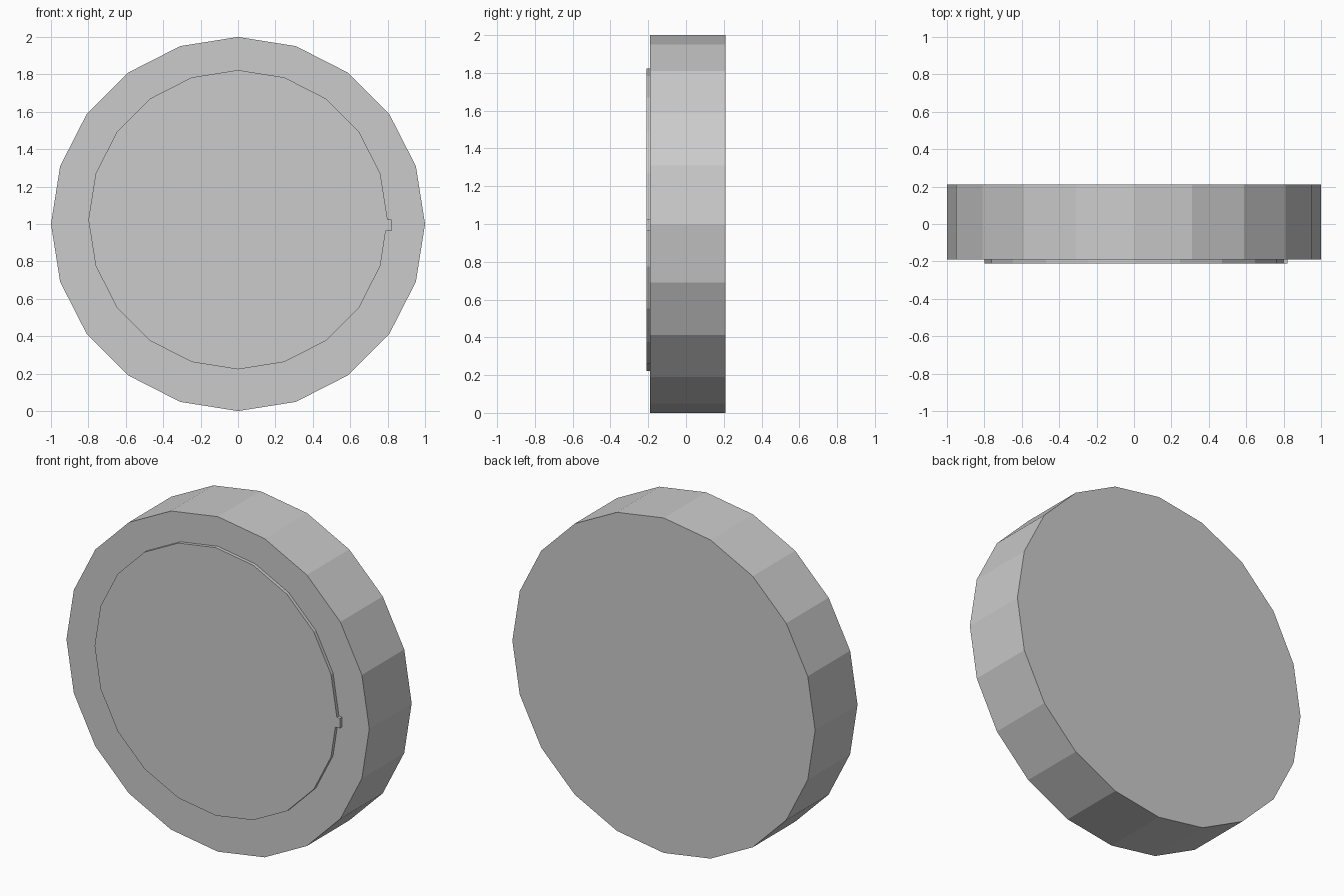
import bpy, bmesh
from math import cos, sin, pi

if "Cube" in bpy.data.objects:
    bpy.data.objects.remove(bpy.data.objects["Cube"])


def ring(radius, z, sides=20):
    return [(radius * cos(2 * pi * i / sides), z + radius * sin(2 * pi * i / sides))
            for i in range(sides)]


def extrude_profile(name, points, y_front, y_back):
    """Solid flat-shaded slab from an x-z outline, extruded along y."""
    bm = bmesh.new()
    face = bm.faces.new([bm.verts.new((x, y_front, z)) for x, z in points])
    out = bmesh.ops.extrude_face_region(bm, geom=[face], use_keep_orig=True)
    verts = [v for v in out["geom"] if isinstance(v, bmesh.types.BMVert)]
    bmesh.ops.translate(bm, verts=verts, vec=(0, y_back - y_front, 0))
    bmesh.ops.recalc_face_normals(bm, faces=bm.faces)
    mesh = bpy.data.meshes.new(name)
    bm.to_mesh(mesh)
    bm.free()
    obj = bpy.data.objects.new(name, mesh)
    bpy.context.collection.objects.link(obj)
    return obj


# Thick 20-sided body
extrude_profile("body", ring(1.0, 1.0), -0.19, 0.21)

# Thin raised front plate with a small square tab on its right edge
plate = ring(0.8, 1.023)
tab = [(0.79, 0.963), (0.82, 0.963), (0.82, 1.023)]
extrude_profile("front_plate", plate + tab, -0.21, -0.19)
